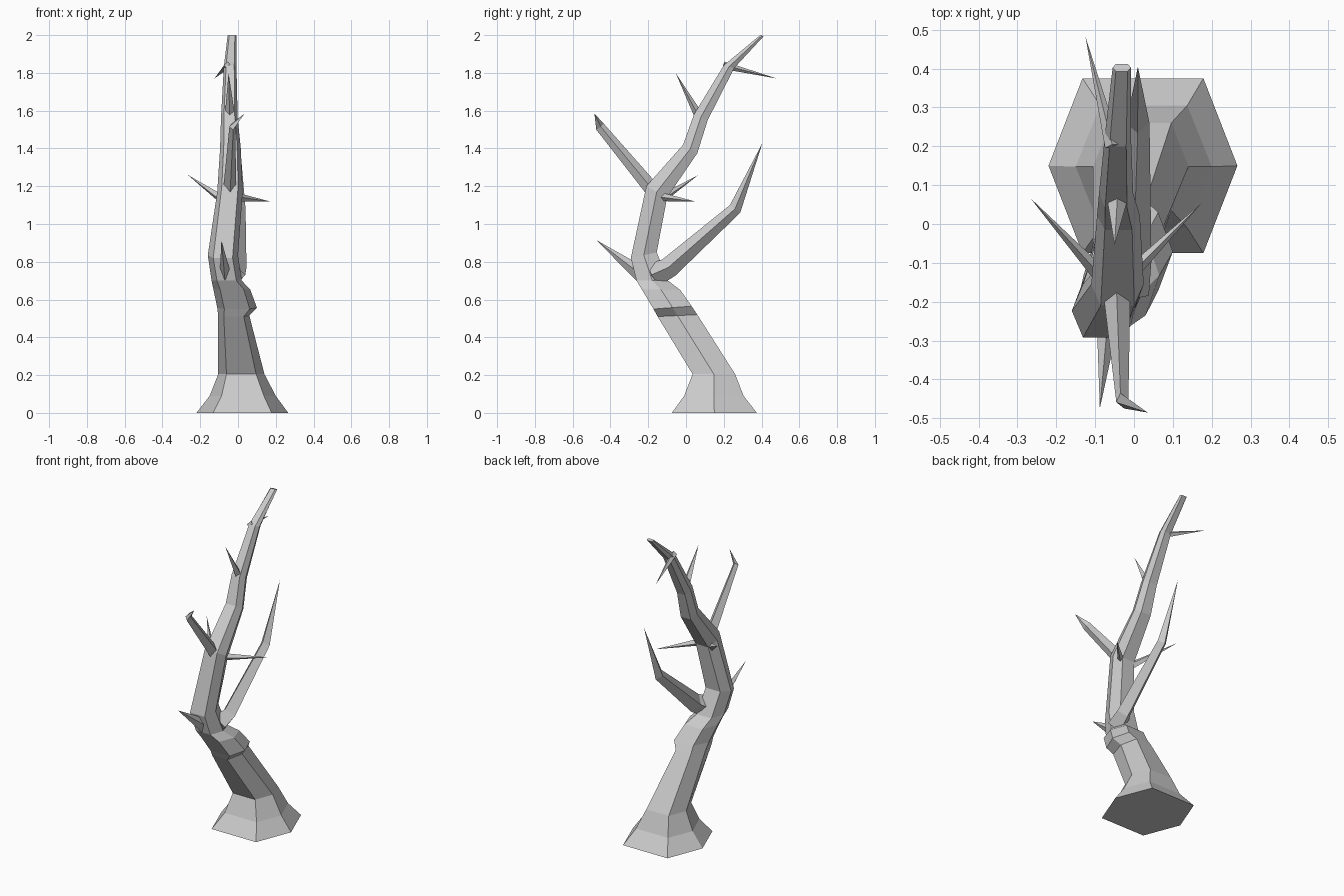
import bpy, bmesh
from mathutils import Vector

if "Cube" in bpy.data.objects:
    bpy.data.objects.remove(bpy.data.objects["Cube"])


def loft(name, rings, tip=None):
    """Skin a list of equal-sided rings, capped or ending in a point."""
    bm = bmesh.new()
    rows = [[bm.verts.new(p) for p in ring] for ring in rings]
    n = len(rows[0])
    for a, b in zip(rows, rows[1:]):
        for i in range(n):
            j = (i + 1) % n
            bm.faces.new((a[i], a[j], b[j], b[i]))
    bm.faces.new(rows[0][::-1])
    if tip is None:
        bm.faces.new(rows[-1])
    else:
        t = bm.verts.new(tip)
        for i in range(n):
            bm.faces.new((rows[-1][i], rows[-1][(i + 1) % n], t))
    bmesh.ops.recalc_face_normals(bm, faces=bm.faces)
    mesh = bpy.data.meshes.new(name)
    bm.to_mesh(mesh)
    bm.free()
    ob = bpy.data.objects.new(name, mesh)
    bpy.context.collection.objects.link(ob)


def hex_ring(xl, xr, yf, zf, yb, zb):
    """Tilted hexagon: x limits, front edge (y, z), back edge (y, z)."""
    c, h = (xl + xr) / 2, (xr - xl) / 2 * 0.64
    ym, zm = (yf + yb) / 2, (zf + zb) / 2
    return [(xr, ym, zm), (c + h, yb, zb), (c - h, yb, zb),
            (xl, ym, zm), (c - h, yf, zf), (c + h, yf, zf)]


def branch(name, path, tip):
    """Four-sided tapering branch; path items are x, y, z, half width, half height."""
    pts = [Vector(p[:3]) for p in path] + [Vector(tip)]
    rings = []
    for i, p in enumerate(path):
        d = (pts[i + 1] - pts[max(i - 1, 0)]).normalized()
        side = d.cross(Vector((0, 0, 1))).normalized()
        up = side.cross(d)
        rings.append([pts[i] + side * p[3], pts[i] + up * p[4],
                      pts[i] - side * p[3], pts[i] - up * p[4]])
    loft(name, rings, tip)


# Trunk with flared foot, a bulge on the right and a bent, thinning top
loft("trunk", [hex_ring(*r) for r in (
    (-0.22, 0.266, -0.075, 0, 0.375, 0),
    (-0.15, 0.20, -0.01, 0.09, 0.305, 0.09),
    (-0.105, 0.14, 0.035, 0.205, 0.26, 0.205),
    (-0.105, 0.06, -0.15, 0.51, 0.06, 0.52),
    (-0.11, 0.10, -0.172, 0.55, 0.03, 0.565),
    (-0.13, 0.065, -0.235, 0.655, -0.03, 0.65),
    (-0.14, 0.02, -0.262, 0.70, -0.095, 0.70),
    (-0.16, 0.0, -0.292, 0.82, -0.155, 0.85),
    (-0.11, 0.025, -0.21, 1.2, -0.10, 1.14),
    (-0.095, 0.015, -0.015, 1.42, 0.06, 1.375),
    (-0.09, -0.002, 0.042, 1.58, 0.115, 1.55),
    (-0.075, -0.008, 0.20, 1.84, 0.255, 1.825),
    (-0.055, -0.008, 0.393, 2.0, 0.412, 1.995))])

# Large limbs
branch("back_limb", [(-0.02, -0.17, 0.73, 0.06, 0.065),
                     (0.0, -0.09, 0.77, 0.045, 0.055),
                     (0.01, 0.26, 1.08, 0.03, 0.034)], (0.01, 0.405, 1.43))
branch("front_limb", [(-0.045, -0.16, 1.16, 0.036, 0.04),
                      (-0.03, -0.455, 1.515, 0.016, 0.026)],
       (0.035, -0.485, 1.585))

# Small twigs
for name, root, tip in (
        ("low_front_twig", (-0.065, -0.22, 0.72, 0.032, 0.045), (-0.088, -0.475, 0.915)),
        ("left_twig", (-0.07, -0.15, 1.12, 0.022, 0.026), (-0.266, 0.066, 1.26)),
        ("right_twig", (-0.02, -0.14, 1.145, 0.02, 0.024), (0.175, 0.055, 1.118)),
        ("upper_front_twig", (-0.042, 0.08, 1.55, 0.03, 0.026), (-0.05, -0.055, 1.80)),
        ("top_back_twig", (-0.055, 0.20, 1.84, 0.02, 0.02), (-0.125, 0.482, 1.77))):
    branch(name, [root], tip)
